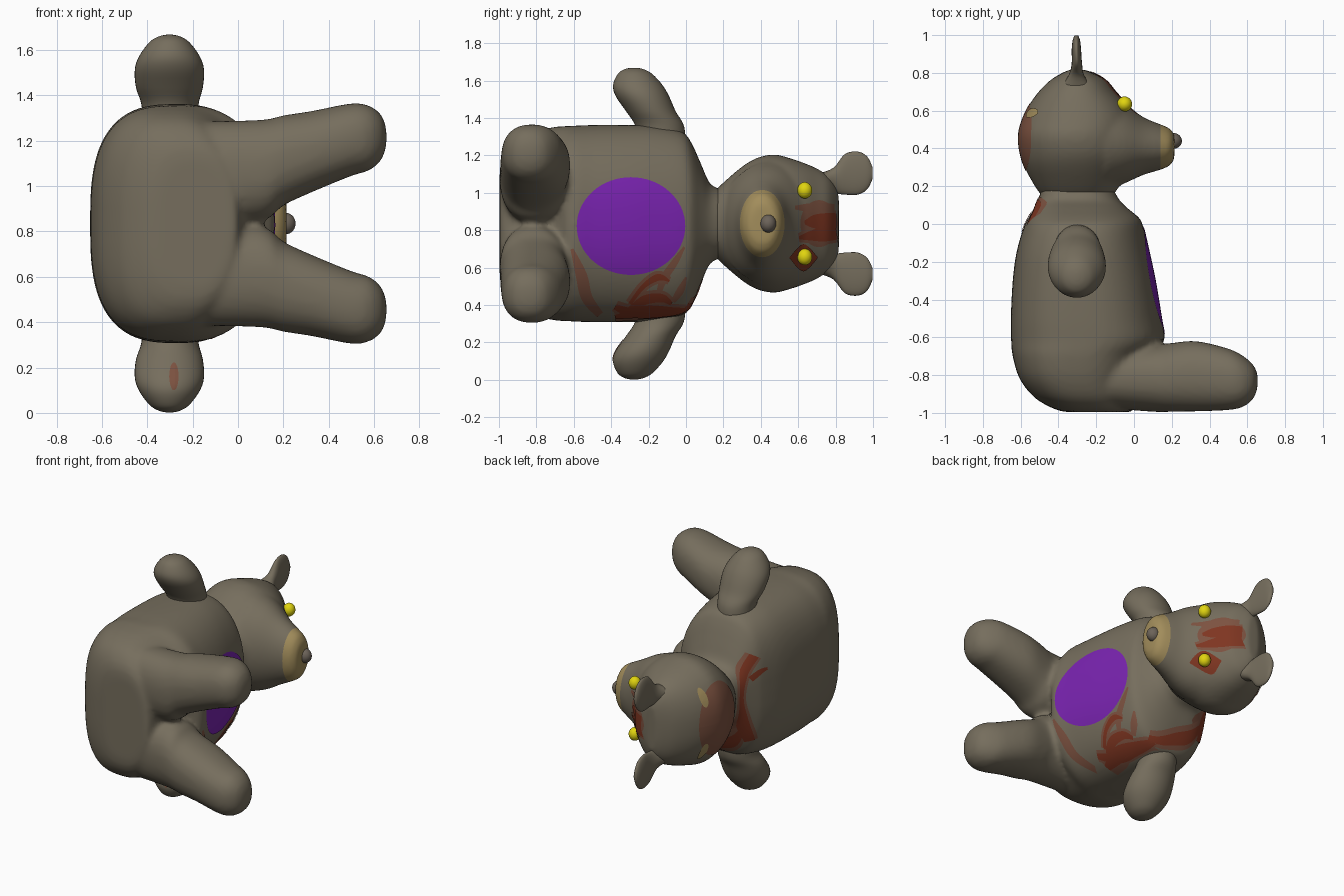
import bpy, bmesh, math
from mathutils import Vector
from mathutils.bvhtree import BVHTree

if "Cube" in bpy.data.objects:
    bpy.data.objects.remove(bpy.data.objects["Cube"])

C = 0.835  # z of the bear's mirror plane (it lies on its side, facing +x, head to +y)

def mat(name, col):
    m = bpy.data.materials.new(name)
    m.diffuse_color = (*col, 1)
    m.use_nodes = True
    m.node_tree.nodes["Principled BSDF"].inputs["Base Color"].default_value = m.diffuse_color
    return m

FUR = mat("fur_taupe", (0.180, 0.155, 0.110))
TAN = mat("muzzle_tan", (0.36, 0.265, 0.105))
YELLOW = mat("eye_yellow", (0.75, 0.66, 0.005))
PURPLE = mat("belly_purple", (0.19, 0.017, 0.43))
RED = mat("dark_red", (0.21, 0.036, 0.015))
STAIN = mat("faded_red", (0.205, 0.085, 0.052))
NOSE = mat("nose_grey", (0.15, 0.125, 0.10))

def finish(name, bm, *mats):
    bmesh.ops.recalc_face_normals(bm, faces=bm.faces)
    me = bpy.data.meshes.new(name)
    bm.to_mesh(me)
    bm.free()
    for m in mats:
        me.materials.append(m)
    for p in me.polygons:
        p.use_smooth = True
    ob = bpy.data.objects.new(name, me)
    bpy.context.collection.objects.link(ob)
    return ob

def smooth_stations(st, k=4):
    out = []
    for i in range(len(st) - 1):
        p = [Vector(st[max(0, min(len(st) - 1, i + d))]) for d in (-1, 0, 1, 2)]
        for j in range(k):
            t = j / k
            out.append(0.5 * (2 * p[1] + (p[2] - p[0]) * t
                       + (2 * p[0] - 5 * p[1] + 4 * p[2] - p[3]) * t * t
                       + (3 * p[1] - p[0] - 3 * p[2] + p[3]) * t ** 3))
    return out + [Vector(st[-1])]

def loft(bm, axis, stations, side=1, power=2.0, power_front=None, n=40):
    """Stations are (t, a0, a1, b0, b1): a superellipse between those limits at t.
    axis x: a=y b=z; axis y: a=x b=z; axis z: a=x b=y (z measured from C)."""
    rings = []
    for t, a0, a1, b0, b1 in smooth_stations(stations):
        ring = []
        for i in range(n):
            w = 2 * math.pi * i / n
            c, s = math.cos(w), math.sin(w)
            e = 2 / (power_front if power_front and c > 0 else power)
            a = (a0 + a1) / 2 + (a1 - a0) / 2 * math.copysign(abs(c) ** e, c)
            b = (b0 + b1) / 2 + (b1 - b0) / 2 * math.copysign(abs(s) ** e, s)
            x, y, z = {"x": (t, a, b), "y": (a, t, b), "z": (a, b, t)}[axis]
            ring.append(bm.verts.new((x, y, C + side * z)))
        rings.append(ring)
    for r, q in zip(rings, rings[1:]):
        for i in range(n):
            bm.faces.new((r[i], r[(i + 1) % n], q[(i + 1) % n], q[i]))
    bm.faces.new(rings[0])
    bm.faces.new(rings[-1])

def blend(ob, voxel, iterations):
    """Fuse the overlapping lofts into one soft skin."""
    r = ob.modifiers.new("fuse", "REMESH")
    r.mode, r.voxel_size, r.use_smooth_shade = "VOXEL", voxel, True
    s = ob.modifiers.new("soften", "SMOOTH")
    s.factor, s.iterations = 0.5, iterations
    me = bpy.data.meshes.new_from_object(
        ob.evaluated_get(bpy.context.evaluated_depsgraph_get()))
    ob.modifiers.clear()
    ob.data = me
    for p in me.polygons:
        p.use_smooth = True

def mirrored(rows):  # (t, a0, a1, halfwidth) -> full station
    return [(t, a, b, -h, h) for t, a, b, h in rows]

# body with legs
bm = bmesh.new()
loft(bm, "y", mirrored([
    (-0.996, -0.35, -0.02, 0.28), (-0.98, -0.42, 0.0, 0.36), (-0.92, -0.525, 0.02, 0.44),
    (-0.82, -0.605, 0.04, 0.49), (-0.70, -0.642, 0.09, 0.517), (-0.62, -0.65, 0.16, 0.522),
    (-0.50, -0.652, 0.145, 0.527), (-0.30, -0.642, 0.112, 0.527), (-0.15, -0.622, 0.08, 0.52),
    (-0.02, -0.585, 0.05, 0.49), (0.03, -0.56, 0.03, 0.43), (0.08, -0.53, -0.03, 0.32),
    (0.13, -0.505, -0.08, 0.21), (0.19, -0.49, -0.11, 0.185)]), power=2.9, power_front=2.3, n=64)
for s in (1, -1):
    loft(bm, "x", [
        (-0.2, -0.97, -0.66, 0.0, 0.45), (0.1, -0.994, -0.64, 0.012, 0.457),
        (0.2, -0.994, -0.63, 0.08, 0.477), (0.33, -0.992, -0.62, 0.14, 0.497),
        (0.5, -0.985, -0.66, 0.21, 0.53), (0.58, -0.967, -0.70, 0.235, 0.519),
        (0.635, -0.92, -0.75, 0.285, 0.475), (0.655, -0.86, -0.80, 0.35, 0.41)], side=s, power=2.3)
body = finish("body_and_legs", bm, FUR)
blend(body, 0.018, 5)

# head with snout
bm = bmesh.new()
loft(bm, "y", mirrored([
    (0.15, -0.49, -0.11, 0.17), (0.2, -0.525, -0.08, 0.22), (0.3, -0.58, -0.03, 0.305),
    (0.38, -0.605, 0.0, 0.352), (0.47, -0.613, 0.0, 0.37), (0.55, -0.593, 0.0, 0.352),
    (0.63, -0.555, -0.04, 0.325), (0.7, -0.505, -0.1, 0.295), (0.76, -0.445, -0.15, 0.255),
    (0.8, -0.38, -0.22, 0.2), (0.817, -0.34, -0.26, 0.15)]), power=2.2)
loft(bm, "x", mirrored([
    (-0.15, 0.175, 0.71, 0.33), (-0.05, 0.215, 0.64, 0.29), (0.05, 0.26, 0.565, 0.23),
    (0.14, 0.287, 0.528, 0.182), (0.19, 0.31, 0.505, 0.15), (0.214, 0.345, 0.475, 0.1)]))
head = finish("head", bm, FUR)
blend(head, 0.016, 6)
# tan muzzle tip, cut off at a plane
bm = bmesh.new()
bm.from_mesh(head.data)
bmesh.ops.bisect_plane(bm, geom=bm.verts[:] + bm.edges[:] + bm.faces[:],
                       plane_co=(0.14, 0, 0), plane_no=(1, 0, 0))
head.data.materials.clear()
for m in (FUR, TAN):
    head.data.materials.append(m)
for f in bm.faces:
    f.material_index = int(f.calc_center_median().x > 0.14)
bm.to_mesh(head.data)
bm.free()

def ball(name, loc, radii, m):
    bm = bmesh.new()
    bmesh.ops.create_uvsphere(bm, u_segments=24, v_segments=14, radius=1)
    bmesh.ops.scale(bm, vec=radii, verts=bm.verts)
    bmesh.ops.translate(bm, vec=loc, verts=bm.verts)
    return finish(name, bm, m)

# arms, ears and eyes, mirrored across the body
arms = {}
for s, tag in ((1, "left"), (-1, "right")):
    bm = bmesh.new()
    loft(bm, "z", [
        (0.40, -0.42, -0.18, -0.25, 0.0), (0.52, -0.425, -0.175, -0.27, -0.01),
        (0.60, -0.45, -0.155, -0.32, -0.055), (0.68, -0.455, -0.15, -0.375, -0.09),
        (0.74, -0.435, -0.17, -0.39, -0.125), (0.80, -0.39, -0.215, -0.365, -0.18),
        (0.825, -0.35, -0.255, -0.33, -0.225), (0.833, -0.315, -0.29, -0.295, -0.26)], side=s)
    arms[s] = finish(tag + "_arm", bm, FUR)
    bm = bmesh.new()
    loft(bm, "y", [
        (0.72, -0.39, -0.22, 0.15, 0.27), (0.79, -0.345, -0.265, 0.16, 0.30),
        (0.85, -0.33, -0.275, 0.155, 0.372), (0.92, -0.33, -0.28, 0.155, 0.385),
        (0.97, -0.325, -0.285, 0.185, 0.357), (0.998, -0.315, -0.295, 0.24, 0.3)], side=s, n=28)
    finish(tag + "_ear", bm, FUR)
    ball(tag + "_eye", (-0.05, 0.635, C + s * 0.178), (0.04, 0.04, 0.044), YELLOW)
ball("nose", (0.208, 0.44, C), (0.046, 0.042, 0.048), NOSE)

# painted patches: grids projected onto the skin
SIDES = {"front": lambda u, v: ((2, u, v), (-1, 0, 0)), "back": lambda u, v: ((-2, u, v), (1, 0, 0)),
         "low_side": lambda u, v: ((u, v, -2), (0, 0, 1)), "under": lambda u, v: ((u, -2, v), (0, 1, 0))}
BODY, HEAD, ARM = (BVHTree.FromPolygons([v.co for v in o.data.vertices],
                   [p.vertices[:] for p in o.data.polygons]) for o in (body, head, arms[-1]))

def project(name, grid, view, target, m, lift):
    bm = bmesh.new()
    rows = []
    for row in grid:
        hits = [target.ray_cast(*map(Vector, SIDES[view](u, v))) for u, v in row]
        rows.append([bm.verts.new(h[0] + h[1] * lift) if h[0] else None for h in hits])
    for r, q in zip(rows, rows[1:]):
        for i in range(len(r) - 1):
            f = (r[i], r[i + 1], q[i + 1], q[i])
            if all(f) and max((f[j].co - f[j - 1].co).length for j in range(4)) < 0.12:
                bm.faces.new(f)
    outward = -Vector(SIDES[view](0, 0)[1])
    ob = finish(name, bm, m)
    if sum(p.normal.dot(outward) * p.area for p in ob.data.polygons) < 0:
        ob.data.flip_normals()

def ellipse(name, u, v, ru, rv, view, target, m, lift=0.004):
    grid = [[(u + ru * k / 12 * math.cos(a * math.pi / 32), v + rv * k / 12 * math.sin(a * math.pi / 32))
             for a in range(65)] for k in [0.02] + list(range(1, 13))]
    project(name, grid, view, target, m, lift)

def stroke(name, pts, view, target, m=RED, lift=0.006, halo=True):
    """Tapered brush mark through (u, v, halfwidth) points, with a faded rim."""
    path = smooth_stations(pts, 6)
    for extra, mm, h in ([(0.016, STAIN, lift - 0.003)] if halo else []) + [(0, m, lift)]:
        grid = []
        for i, p in enumerate(path):
            d = (path[min(i + 1, len(path) - 1)] - path[max(i - 1, 0)]).xy.normalized()
            w = max(p.z, 0.003) + extra
            grid.append([(p.x - d.y * w * t / 3, p.y + d.x * w * t / 3) for t in range(-3, 4)])
        project(name, grid, view, target, mm, h)

ellipse("belly_patch", -0.295, 0.822, 0.29, 0.26, "front", BODY, PURPLE)
ellipse("head_back_stain", 0.46, C, 0.18, 0.25, "back", HEAD, STAIN, 0.003)
for s in (1, -1):
    ellipse("head_back_mark", 0.585, C + s * 0.185, 0.025, 0.06, "back", HEAD, TAN, 0.007)
ellipse("arm_stain", -0.283, 0.16, 0.02, 0.06, "under", ARM, STAIN)
# chest marks
for pts in ([(-0.38, 0.34, 0.01), (-0.28, 0.36, 0.025), (-0.2, 0.375, 0.028), (-0.08, 0.375, 0.018), (0.0, 0.38, 0.008)],
            [(-0.3, 0.38, 0.015), (-0.22, 0.43, 0.025), (-0.13, 0.44, 0.022), (-0.08, 0.41, 0.01)],
            [(-0.3, 0.41, 0.01), (-0.23, 0.5, 0.012), (-0.15, 0.55, 0.018), (-0.09, 0.53, 0.005)]):
    stroke("chest_mark", pts, "front", BODY)
for pts in ([(-0.61, 0.7, 0.008), (-0.56, 0.56, 0.03), (-0.53, 0.44, 0.03), (-0.46, 0.35, 0.02)],
            [(-0.15, 0.45, 0.012), (-0.12, 0.54, 0.02), (-0.06, 0.63, 0.018), (-0.01, 0.71, 0.006)],
            [(-0.07, 0.42, 0.012), (-0.03, 0.48, 0.02), (0.0, 0.55, 0.005)]):
    stroke("chest_smear", pts, "front", BODY, STAIN, 0.003, False)
# flank, shoulder and neck marks
for pts in ([(-0.02, -0.38, 0.015), (-0.09, -0.26, 0.035), (-0.12, -0.12, 0.03), (-0.16, 0.0, 0.015)],
            [(-0.12, 0.0, 0.01), (-0.28, 0.04, 0.018), (-0.42, 0.06, 0.02), (-0.5, 0.08, 0.01)]):
    stroke("flank_mark", pts, "low_side", BODY)
stroke("neck_mark", [(0.02, 0.5, 0.02), (0.09, 0.66, 0.025), (0.12, 0.83, 0.014), (0.09, 0.99, 0.02), (0.02, 1.1, 0.025)], "back", BODY)
stroke("back_drip", [(0.06, 0.95, 0.02), (0.0, 0.99, 0.018), (-0.05, 1.0, 0.008)], "back", BODY, lift=0.007, halo=False)
# face marks: a streaky blot between the eyes and a diamond round the lower eye
ellipse("face_stain", 0.71, 0.835, 0.1, 0.125, "front", HEAD, STAIN, 0.002)
for pts in ([(0.6, 0.76, 0.008), (0.66, 0.77, 0.025), (0.73, 0.78, 0.04), (0.8, 0.79, 0.04)],
            [(0.63, 0.84, 0.01), (0.68, 0.845, 0.035), (0.74, 0.85, 0.04), (0.8, 0.85, 0.04)],
            [(0.55, 0.655, 0.003), (0.625, 0.655, 0.072), (0.70, 0.655, 0.003)]):
    stroke("face_mark", pts, "front", HEAD, halo=pts[0][1] > 0.7)
stroke("face_smear", [(0.58, 0.92, 0.01), (0.68, 0.92, 0.025), (0.79, 0.92, 0.02)], "front", HEAD, STAIN, 0.003, False)
